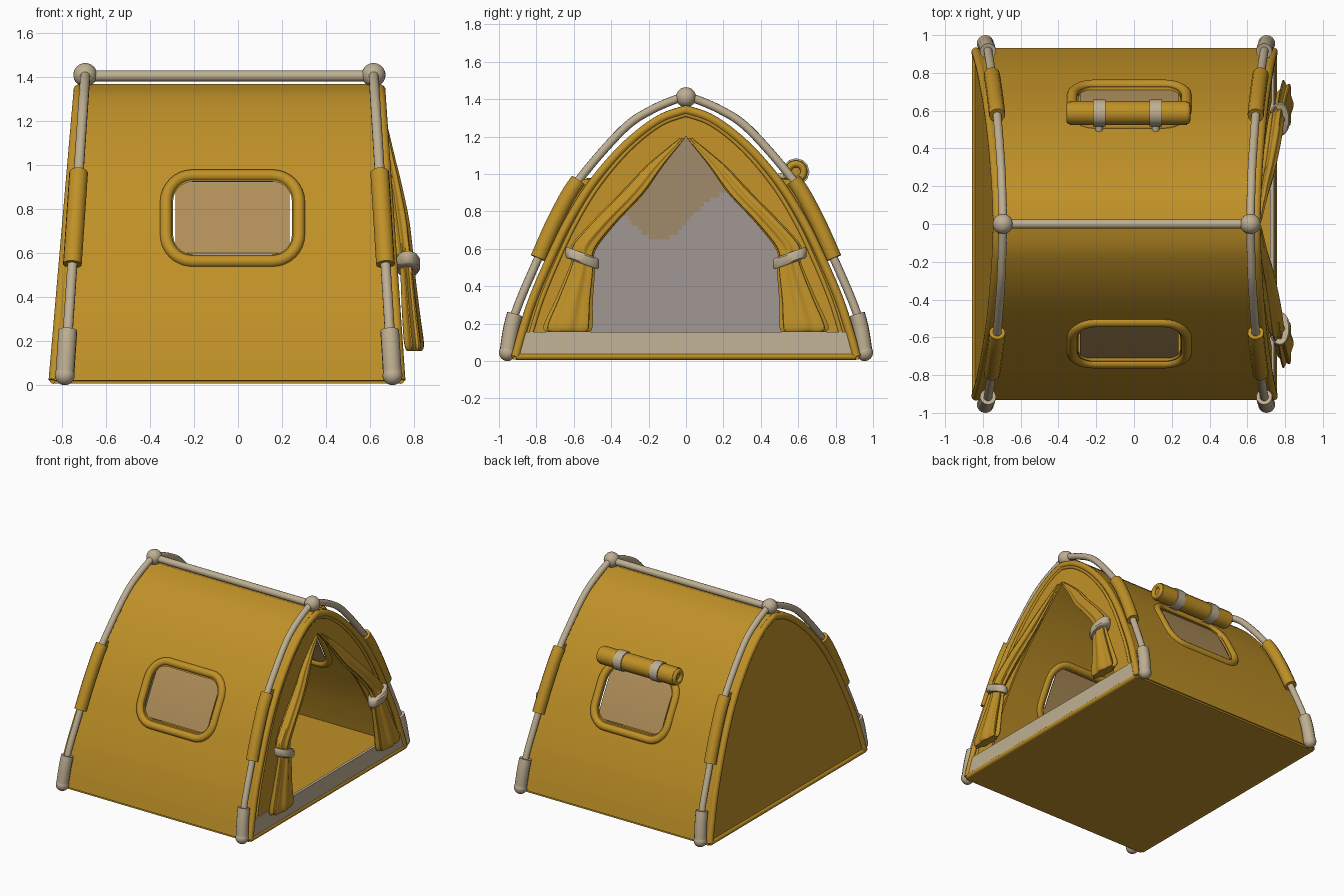
import bpy, bmesh, math
from mathutils import Vector

if "Cube" in bpy.data.objects:
    bpy.data.objects.remove(bpy.data.objects["Cube"])


def material(name, rgb):
    m = bpy.data.materials.new(name)
    m.diffuse_color = (*rgb, 1)
    m.use_nodes = True
    m.node_tree.nodes["Principled BSDF"].inputs["Base Color"].default_value = m.diffuse_color
    return m


GOLD = material("golden canvas", (0.52, 0.28, 0.02))
CREAM = material("cream poles", (0.52, 0.43, 0.29))
MESH = material("tan mesh", (0.43, 0.27, 0.10))
GREY = material("grey lining", (0.39, 0.34, 0.32))
LINING = material("warm lining", (0.38, 0.28, 0.16))


def smooth(pts, n=8):
    # Catmull-Rom through the points, any dimension
    p = [pts[0]] + list(pts) + [pts[-1]]
    out = []
    for i in range(1, len(p) - 2):
        for k in range(n):
            t = k / n
            out.append(tuple(0.5 * (2 * b + (c - a) * t + (2 * a - 5 * b + 4 * c - d) * t * t
                                    + (3 * b - a - 3 * c + d) * t ** 3)
                             for a, b, c, d in zip(p[i - 1], p[i], p[i + 1], p[i + 2])))
    return out + [tuple(pts[-1])]


def finish(ob):
    bpy.ops.object.select_all(action='DESELECT')
    ob.select_set(True)
    bpy.context.view_layer.objects.active = ob
    bpy.ops.object.convert(target='MESH')
    bpy.ops.object.shade_smooth_by_angle(angle=math.radians(40))
    return ob


def mesh(name, verts, faces, mats, thick=0.0, done=True):
    me = bpy.data.meshes.new(name)
    me.from_pydata([tuple(v) for v in verts], [], faces)
    bm = bmesh.new()
    bm.from_mesh(me)
    bmesh.ops.remove_doubles(bm, verts=bm.verts, dist=1e-5)
    bmesh.ops.recalc_face_normals(bm, faces=bm.faces)
    bm.to_mesh(me)
    bm.free()
    for m in mats:
        me.materials.append(m)
    ob = bpy.data.objects.new(name, me)
    bpy.context.collection.objects.link(ob)
    if thick:
        s = ob.modifiers.new("thickness", 'SOLIDIFY')
        s.thickness, s.offset = thick, 0
    return finish(ob) if done else ob


def grid(name, rows, mats, thick=0.0, close=False):
    n = len(rows[0])
    faces = [(i * n + j, i * n + (j + 1) % n, (i + 1) * n + (j + 1) % n, (i + 1) * n + j)
             for i in range(len(rows) - 1) for j in range(n if close else n - 1)]
    if close:
        faces += [tuple(range(n)), tuple(range((len(rows) - 1) * n, len(rows) * n))]
    return mesh(name, [v for r in rows for v in r], faces, mats, thick)


def tube(name, pts, r, mat, cyclic=False):
    cu = bpy.data.curves.new(name, 'CURVE')
    cu.dimensions = '3D'
    cu.bevel_depth, cu.bevel_resolution, cu.use_fill_caps = r, 4, True
    sp = cu.splines.new('POLY')
    sp.points.add(len(pts) - 1)
    for p, q in zip(sp.points, pts):
        p.co = (*q, 1)
    sp.use_cyclic_u = cyclic
    cu.materials.append(mat)
    ob = bpy.data.objects.new(name, cu)
    bpy.context.collection.objects.link(ob)
    return finish(ob)


def ball(name, loc, r, mat):
    bpy.ops.mesh.primitive_uv_sphere_add(segments=24, ring_count=16, radius=r, location=loc)
    ob = bpy.context.object
    ob.name = name
    ob.data.materials.append(mat)
    return finish(ob)


def lerp(pts, z):
    # half width at height z
    for (y0, z0), (y1, z1) in zip(pts, pts[1:]):
        if z0 <= z <= z1:
            return y0 + (y1 - y0) * (z - z0) / (z1 - z0)
    return pts[0][0] if z < pts[0][1] else pts[-1][0]


def rounded(cx, cz, hw, hh, r):
    return [(cx + sx * (hw - r) + r * math.cos(a), cz + sz * (hh - r) + r * math.sin(a))
            for q, (sx, sz) in enumerate([(1, 1), (-1, 1), (-1, -1), (1, -1)])
            for a in [math.pi / 2 * (q + k / 8) for k in range(9)]]


# Half profiles (y, z) of fabric, pole and door
FABRIC = smooth([(.925, .02), (.89, .15), (.832, .33), (.747, .53), (.64, .75), (.505, .965),
                 (.33, 1.165), (.15, 1.305), (0, 1.36)])
POLE = smooth([(.955, .045), (.915, .25), (.79, .55), (.69, .77), (.575, .965), (.34, 1.235),
               (.18, 1.345), (0, 1.42)])
DOOR = smooth([(.66, .15), (.58, .4), (.44, .67), (.23, .94), (0, 1.2)])


def Y(z):
    return lerp(FABRIC, z)


def x_back(z):
    return -.835 + .085 * z


def x_door(z):
    return .735 - .068 * z


def both(half):
    return half + [(-y, z) for y, z in reversed(half[:-1])]


# Canvas shell with cut windows
shell = grid("canvas_shell", [[(x_back(z) * (1 - t) + x_door(z) * t, y, z) for t in (0, .25, .5, .75, 1)]
                              for y, z in both(FABRIC)], [GOLD], .016)
hole = rounded(-.025, .76, .27, .165, .09)
n = len(hole)
cut = mesh("window_cutter", [(x, s, z) for s in (-1.3, 1.3) for x, z in hole],
           [tuple(range(n)), tuple(range(n, 2 * n))]
           + [(i, (i + 1) % n, n + (i + 1) % n, n + i) for i in range(n)], [GOLD])
b = shell.modifiers.new("windows", 'BOOLEAN')
b.operation, b.object, b.solver = 'DIFFERENCE', cut, 'EXACT'
finish(shell)
bpy.data.objects.remove(cut)

# Mesh panels and raised window frames
for s, side in ((-1, "front"), (1, "rear")):
    zs = [.60 + .32 * k / 10 for k in range(11)]
    grid(side + "_window_mesh", [[(x, s * (Y(z) - .006), z) for x in (-.285, -.025, .235)] for z in zs],
         [MESH], .004)
    tube(side + "_window_frame", [(x, s * (Y(z) + .004), z) for x, z in rounded(-.025, .757, .302, .195, .12)],
         .028, GOLD, True)

# Closed end wall
prof = both(FABRIC)
mesh("closed_end_wall", [(x_back(z) - .004, y, z) for y, z in prof], [tuple(range(len(prof)))], [GOLD], .012)

# Inner lining of closed end, two tones with a wavy border
rows = []
for i in range(51):
    z = .05 + 1.25 * i / 50
    rows.append([(x_back(z) + .012, (Y(z) - .02) * (k / 30 - 1), z) for k in range(61)])
lining = grid("end_wall_lining", rows, [GREY, LINING])
for f in lining.data.polygons:
    c = f.center
    f.material_index = int(c.z > .77 + .12 * math.sin((c.y - .03) * 9))

# Door wall panels and cream sill
zs = [.15 + 1.05 * k / 30 for k in range(31)] + [1.24, 1.28, 1.32, 1.36]
for s, side in ((-1, "left"), (1, "right")):
    grid(side + "_door_wall", [[(x_door(z), s * (lerp(DOOR, z) if z < 1.199 else 0), z),
                                (x_door(z), s * Y(z), z)] for z in zs], [GOLD], .014)
grid("door_sill", [[(x_door(z) + .006, s * (Y(z) - .02), z) for s in (-1, 1)] for z in (.035, .08, .155)],
     [CREAM], .022)

# Ground sheet and hems
corners = [(x_back(0), -.925), (x_door(0), -.925), (x_door(0), .925), (x_back(0), .925)]
mesh("ground_sheet", [(x, y, z) for z in (.008, .035) for x, y in corners],
     [(0, 1, 2, 3), (4, 5, 6, 7)] + [(i, (i + 1) % 4, 4 + (i + 1) % 4, 4 + i) for i in range(4)], [GOLD])
for fx, side, d in ((x_back, "closed_end", -.004), (x_door, "door_end", .004)):
    tube(side + "_arch_hem", [(fx(z) + d, y * .985, z * .985 + .003) for y, z in prof], .024, GOLD)
    tube(side + "_base_hem", [(fx(0) + d, -.91, .024), (fx(0) + d, .91, .024)], .018, GOLD)
tube("door_inner_hem", [(x_door(z) + .005, y, z) for y, z in both([(y * .93, z * .965 + .005) for y, z in FABRIC])],
     .012, GOLD)

# Pole arches with sleeves and feet
for a, k, side in ((-.79, .068, "closed_end"), (.705, -.063, "door_end")):
    def P(pts):
        return [(a + k * z, y, z) for y, z in pts]
    tube(side + "_pole", P(both(POLE)), .023, CREAM)
    ball(side + "_ridge_ball", (a + k * 1.41, 0, 1.41), .054, CREAM)
    for s in (-1, 1):
        half = [(s * y, z) for y, z in POLE]
        tube(side + "_sleeve", P([p for p in half if .52 < p[1] < .985]), .043, GOLD)
        # web joining sleeve to canvas
        grid(side + "_sleeve_web", [[(a + k * z, s * Y(z), z), (a + k * z, s * lerp(POLE, z), z)]
                                    for z in (.56, .68, .8, .9, .97)], [GOLD], .03)
        tube(side + "_foot", P([p for p in half if p[1] < .26]), .043, CREAM)
        ball(side + "_foot_end", (a + k * .045, s * .955, .045), .045, CREAM)
tube("ridge_pole", [(-.69, 0, 1.405), (.615, 0, 1.405)], .025, CREAM)

# Rolled window cover with straps on the rear side
tube("window_roll", [(x, .588, 1.012) for x in (-.34, .28)], .064, GOLD)
for x in (-.34, .28):
    tube("roll_rim", [(x, .588 + .042 * math.cos(t), 1.012 + .042 * math.sin(t))
                      for t in [math.pi * j / 12 for j in range(24)]], .018, GOLD, True)
for x in (-.185, .115):
    tube("roll_strap", [(x - .033, .588, 1.012), (x + .033, .588, 1.012)], .072, CREAM)
    tube("strap_tab", [(x, .57, 1.0), (x, .47, .975)], .02, CREAM)

# Gathered curtains: z, y centre, half width, x centre, half depth
SECT = smooth([(1.19, .02, .015, .665, .012), (1.05, .16, .045, .685, .025), (.9, .285, .065, .712, .035),
               (.75, .43, .07, .735, .043), (.62, .54, .075, .752, .042), (.55, .552, .06, .765, .036),
               (.48, .56, .075, .772, .036), (.32, .60, .105, .785, .043), (.19, .63, .135, .798, .047),
               (.155, .63, .12, .80, .036)], 6)
for s, side in ((-1, "left"), (1, "right")):
    rows = []
    for z, yc, hw, xc, d in SECT:
        ring = []
        for j in range(48):
            t = math.tau * j / 48
            f = 1 - .1 * (1 - math.cos(7 * t))
            ring.append((xc + d * f * math.cos(t), s * (yc + hw * f * math.sin(t)), z))
        rows.append(ring)
    grid(side + "_curtain", rows, [GOLD], close=True)
    band = []
    for dz in (-.03, -.02, .02, .03):
        e = .008 if abs(dz) > .025 else 0
        band.append([(.772 + (.055 - e) * math.cos(t), s * (.555 + (.09 - e) * math.sin(t)),
                      .55 + dz + .03 * math.sin(t)) for t in [math.tau * j / 32 for j in range(32)]])
    grid(side + "_curtain_tie", band, [CREAM], close=True)
